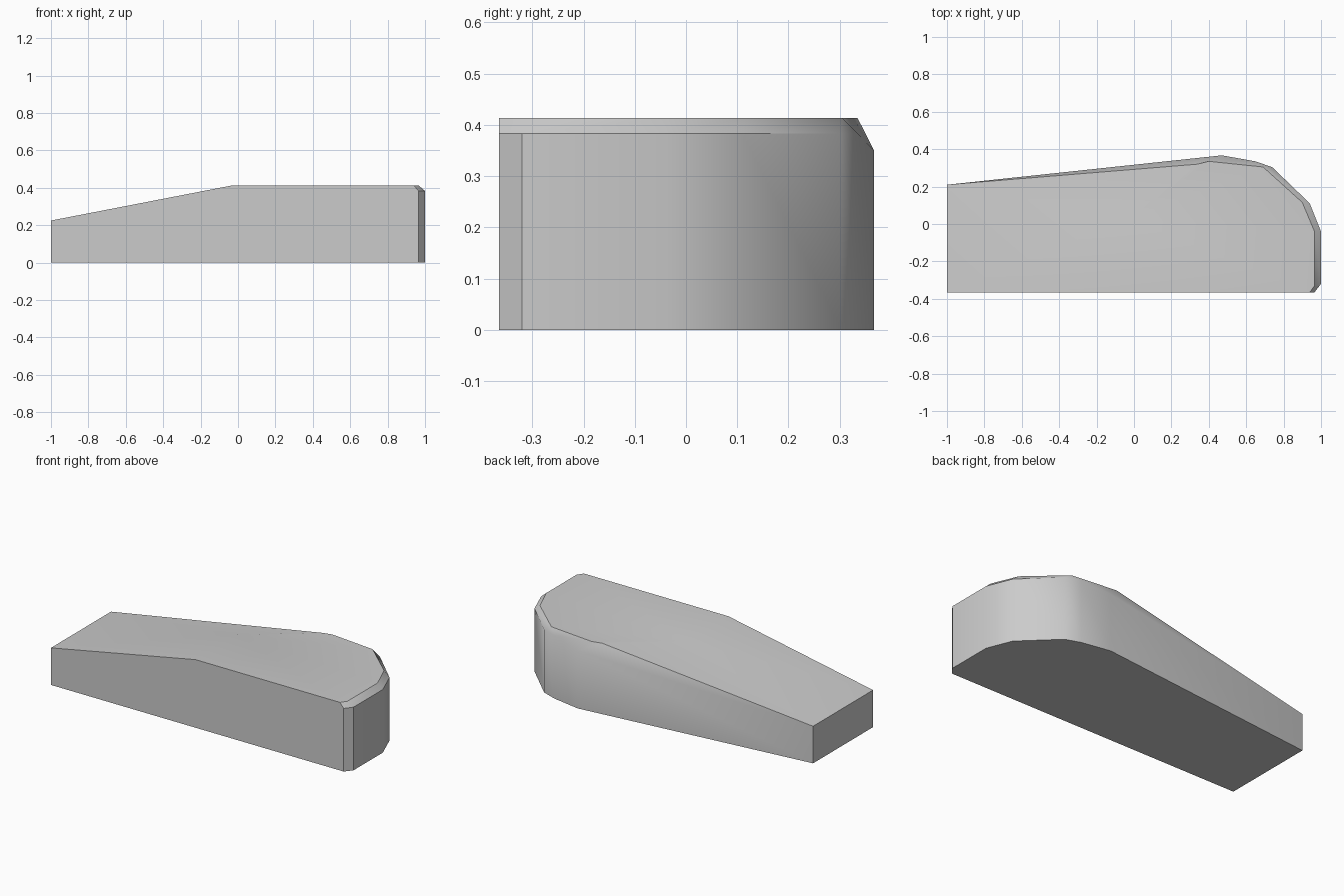
import bpy
import bmesh
import math

default_cube = bpy.data.objects.get("Cube")
if default_cube:
    bpy.data.objects.remove(default_cube, do_unlink=True)


def make_material(name, colour):
    material = bpy.data.materials.new(name)
    material.use_nodes = True
    material.diffuse_color = colour
    shader = material.node_tree.nodes["Principled BSDF"]
    shader.inputs["Base Color"].default_value = colour
    return material


# Heights of the flat top, the chamfer rim, the back shoulder and the thin end
TOP, RIM, SHOULDER, TIP = 0.413, 0.383, 0.35, 0.225
FRONT = -0.365

# Wall outline: thin end, back shoulder, round the thick end, front corner
outline = [
    (-1, 0.21, TIP), (0.47, 0.367, SHOULDER), (0.65, 0.335, RIM),
    (0.74, 0.303, RIM), (0.94, 0.11, RIM), (1, -0.04, RIM),
    (1, -0.32, RIM), (0.965, FRONT, RIM), (-1, FRONT, TIP),
]
# Edge of the flat top, inside the chamfer, from back to front
crown_edge = [
    (0.34, 0.32), (0.4, 0.335), (0.69, 0.305), (0.9, 0.115),
    (0.965, -0.04), (0.965, -0.33), (0.94, FRONT),
]
# Crease where the slope meets the flat top, from front to back
crease = [(-0.03, FRONT), (-0.03, 0.03)]

bm = bmesh.new()
rim = [bm.verts.new(p) for p in outline]
base = [bm.verts.new((x, y, 0)) for x, y, z in outline]
crown = [bm.verts.new((x, y, TOP)) for x, y in crown_edge]
knee_front, knee_back = [bm.verts.new((x, y, TOP)) for x, y in crease]
tip_back, shoulder = rim[0], rim[1]
front_corner, tip_front = rim[-2], rim[-1]

# Underside and upright walls; the front wall reaches up to the flat top
bm.faces.new(base)
for i in range(len(rim)):
    j = (i + 1) % len(rim)
    if rim[i] is front_corner:
        bm.faces.new([base[i], base[j], tip_front, knee_front,
                      crown[-1], front_corner])
    else:
        bm.faces.new([base[i], base[j], rim[j], rim[i]])

# Flat top and the slope down to the thin end
bm.faces.new(crown + [knee_front, knee_back])
bm.faces.new([tip_front, knee_front, knee_back, tip_back])
bm.faces.new([tip_back, knee_back, crown[0]])

# Soft bevel on the back edge, then the chamfer round the thick end
bm.faces.new([tip_back, crown[0], shoulder])
bm.faces.new([crown[0], crown[1], shoulder])
bm.faces.new([crown[1], crown[2], rim[2], shoulder])
bm.faces.new([crown[2], rim[3], rim[2]])
for i in range(2, len(crown) - 1):
    bm.faces.new([crown[i], crown[i + 1], rim[i + 2], rim[i + 1]])

bmesh.ops.recalc_face_normals(bm, faces=bm.faces)
mesh = bpy.data.meshes.new("wedge_block")
bm.to_mesh(mesh)
bm.free()

wedge_block = bpy.data.objects.new("wedge_block", mesh)
bpy.context.collection.objects.link(wedge_block)
mesh.materials.append(make_material("light grey", (0.6, 0.6, 0.6, 1)))

bpy.ops.object.select_all(action="DESELECT")
wedge_block.select_set(True)
bpy.context.view_layer.objects.active = wedge_block
bpy.ops.object.shade_smooth_by_angle(angle=math.radians(35))
